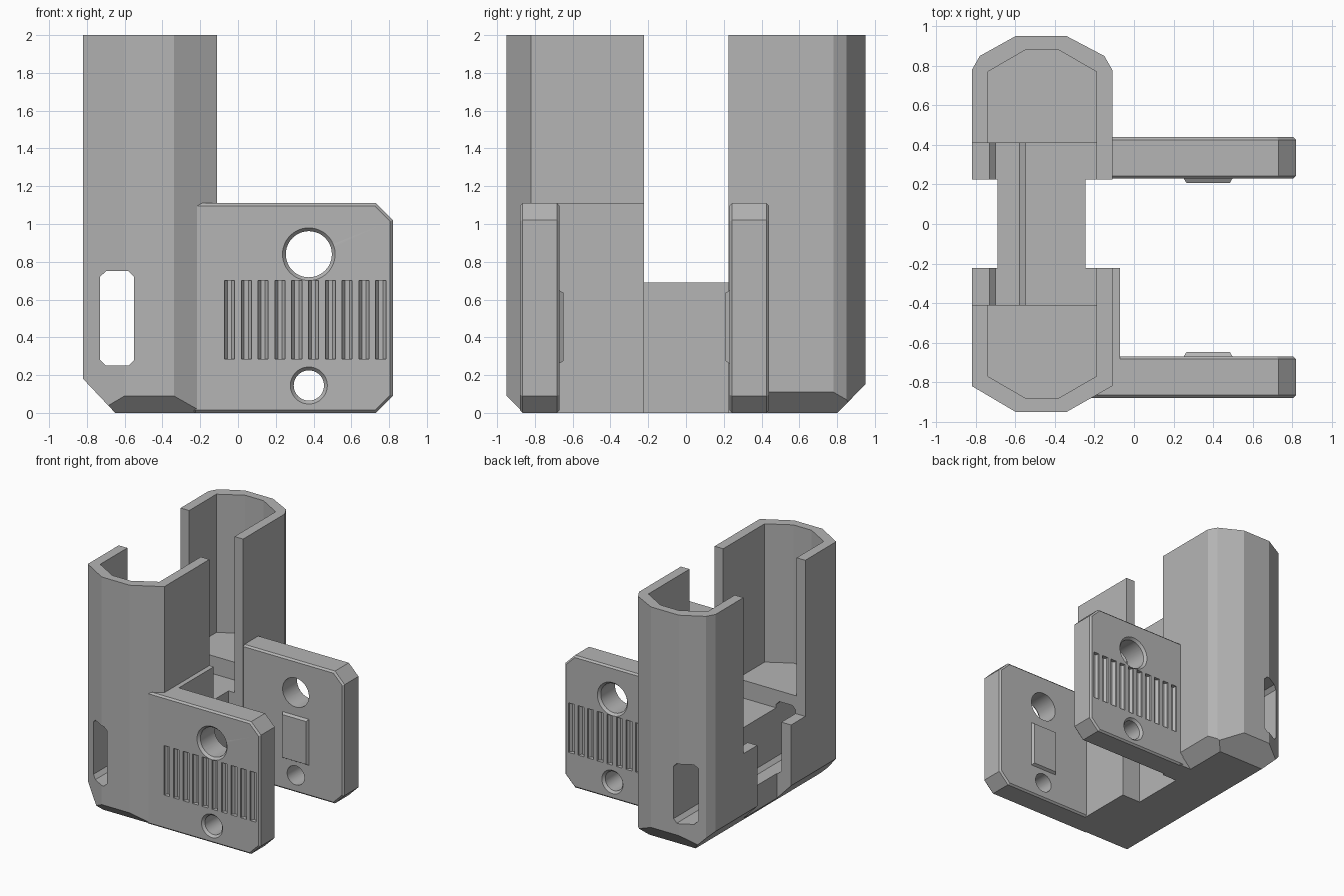
import bpy, bmesh, math
from mathutils import Matrix, Vector

cube = bpy.data.objects.get("Cube")
if cube:
    bpy.data.objects.remove(cube, do_unlink=True)

grey = bpy.data.materials.new("plain grey")
grey.use_nodes = True
grey.diffuse_color = (0.46, 0.46, 0.46, 1)
grey.node_tree.nodes["Principled BSDF"].inputs["Base Color"].default_value = (0.46, 0.46, 0.46, 1)


def make(name, bm):
    bmesh.ops.recalc_face_normals(bm, faces=bm.faces)
    mesh = bpy.data.meshes.new(name)
    bm.to_mesh(mesh)
    bm.free()
    mesh.materials.append(grey)
    ob = bpy.data.objects.new(name, mesh)
    bpy.context.collection.objects.link(ob)
    return ob


def prism(name, pts, axis, lo, hi):
    """Extrude a 2D outline along x, y or z."""
    place = {"x": lambda a, b: (lo, a, b), "y": lambda a, b: (a, lo, b),
             "z": lambda a, b: (a, b, lo)}[axis]
    bm = bmesh.new()
    face = bm.faces.new([bm.verts.new(place(a, b)) for a, b in pts])
    new = bmesh.ops.extrude_face_region(bm, geom=[face])["geom"]
    shift = Vector([hi - lo if axis == k else 0 for k in "xyz"])
    bmesh.ops.translate(bm, vec=shift, verts=[v for v in new if isinstance(v, bmesh.types.BMVert)])
    return make(name, bm)


def box(name, x0, x1, y0, y1, z0, z1):
    return prism(name, [(x0, y0), (x1, y0), (x1, y1), (x0, y1)], "z", z0, z1)


def cone(name, r0, r1, x, z, y0, y1, segments=48):
    """Round cutter along y, radius r0 at y0 and r1 at y1."""
    bm = bmesh.new()
    turn = Matrix.Translation((x, (y0 + y1) / 2, z)) @ Matrix.Rotation(-math.pi / 2, 4, "X")
    bmesh.ops.create_cone(bm, cap_ends=True, segments=segments, radius1=r0, radius2=r1,
                          depth=y1 - y0, matrix=turn)
    return make(name, bm)


def activate(ob):
    bpy.ops.object.select_all(action="DESELECT")
    ob.select_set(True)
    bpy.context.view_layer.objects.active = ob


def cut(ob, cutter, keep=False):
    activate(ob)
    mod = ob.modifiers.new("cut", "BOOLEAN")
    mod.operation, mod.solver, mod.object = "DIFFERENCE", "EXACT", cutter
    bpy.ops.object.modifier_apply(modifier=mod.name)
    if not keep:
        bpy.data.objects.remove(cutter, do_unlink=True)


def finish(ob):
    activate(ob)
    bpy.ops.object.shade_smooth_by_angle(angle=math.radians(25))


# Tall sleeve with faceted ends
outer = [(-.82, -.82), (-.6, -.95), (-.34, -.95), (-.11, -.82), (-.11, .78), (-.15, .85),
         (-.34, .95), (-.6, .95), (-.78, .85), (-.82, .78)]
inner = [(-.74, -.77), (-.55, -.88), (-.38, -.88), (-.19, -.77),
         (-.19, .77), (-.38, .88), (-.55, .88), (-.74, .77)]
body = prism("sleeve_body", outer, "z", 0, 2)
pocket = prism("pocket_cutter", inner, "z", .84, 2.2)
pocket.hide_render = True
cut(body, pocket, keep=True)

# Open left side above the low bridge, and narrow waist
cut(body, box("side_opening", -1, -.19, -.41, .41, .69, 2.3))
cut(body, box("waist_right", -.245, .1, -.222, .225, -.1, 2.4))
cut(body, box("waist_left", -1, -.69, -.222, .225, -.1, 2.4))

# Long slot running through both ends
slot = [(-.73, .28), (-.7, .25), (-.58, .25), (-.55, .28),
        (-.55, .72), (-.58, .75), (-.7, .75), (-.73, .72)]
cut(body, prism("slot", slot, "y", -1.2, 1.2))

# Chamfers around the foot
cut(body, prism("chamfer_left", [(-.92, .286), (-.55, -.106), (-.92, -.106)], "y", -1.3, 1.3))
cut(body, prism("chamfer_front", [(-1.06, .2), (-.76, -.1), (-1.06, -.1)], "x", -1.3, 1.3))
cut(body, prism("chamfer_back", [(1.06, .26), (.7, -.1), (1.06, -.1)], "x", -1.3, 1.3))
cut(body, prism("chamfer_right", [(-.01, .21), (-.32, -.1), (-.01, -.1)], "y", .435, 1.3))
finish(body)

# Thicker lower wall joining the front arm
side_wall = box("front_side_wall", -.18, -.07, -.8, -.222, 0, 1.11)
cut(side_wall, pocket, keep=True)


def arm(label, x0, y0, y1, out):
    """Side plate with holes, grip grooves on the outer face and a pad on the inner."""
    outline = [(x0, 0), (.73, 0), (.82, .09), (.82, 1.02), (.73, 1.11), (x0, 1.11)]
    ob = prism(label + "_arm", outline, "y", y0, y1)
    activate(ob)
    bev = ob.modifiers.new("edge", "BEVEL")
    bev.width, bev.segments, bev.limit_method = .014, 1, "ANGLE"
    bev.angle_limit = math.radians(60)
    bpy.ops.object.modifier_apply(modifier=bev.name)
    face, inside = (y0, y1) if out < 0 else (y1, y0)

    # Round holes with a countersunk rim
    for z, r, rim in ((.84, .122, .137), (.145, .08, .096)):
        cut(ob, cone("hole", r, r, .375, z, y0 - .1, y1 + .1))
        if out < 0:
            cut(ob, cone("rim", rim + .02, r, .375, z, face - .02, face + .02))
        else:
            cut(ob, cone("rim", r, rim + .02, .375, z, face - .02, face + .02))

    # Vertical grip grooves
    for i in range(10):
        cx = -.045 + i * .089
        ring = [(cx + .029 * math.cos(a), face + .036 * math.sin(a))
                for a in (math.tau * (k + .5) / 8 for k in range(8))]
        cut(ob, prism("groove", ring, "z", .285, .7))
    cut(ob, pocket, keep=True)
    finish(ob)

    # Raised pad with sloped sides
    bm = bmesh.new()
    bmesh.ops.create_cube(bm, size=1)
    for v in bm.verts:
        tip = v.co.y * out < 0
        half_x, half_z = (.11, .18) if tip else (.135, .205)
        v.co = (.375 + math.copysign(half_x, v.co.x), inside - out * (.022 if tip else -.02),
                .455 + math.copysign(half_z, v.co.z))
    make(label + "_arm_pad", bm)


arm("front", -.24, -.88, -.67, -1)
arm("back", -.15, .23, .44, 1)
bpy.data.objects.remove(pocket, do_unlink=True)
